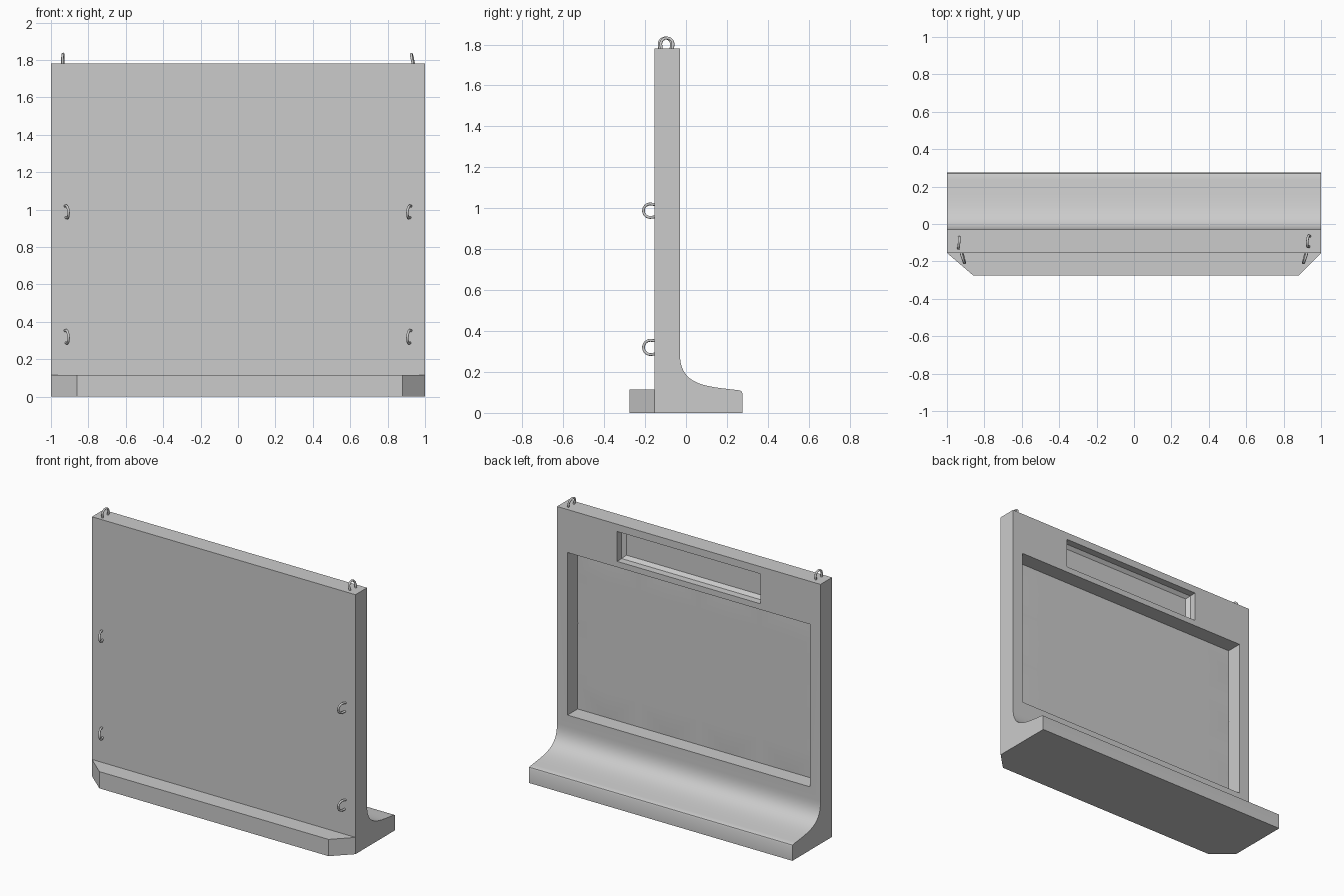
import bpy, bmesh, math
from mathutils import Vector
from mathutils.geometry import interpolate_bezier

if "Cube" in bpy.data.objects:
    bpy.data.objects.remove(bpy.data.objects["Cube"])


def mesh_object(name, bm):
    bmesh.ops.recalc_face_normals(bm, faces=bm.faces)
    me = bpy.data.meshes.new(name)
    bm.to_mesh(me)
    bm.free()
    ob = bpy.data.objects.new(name, me)
    bpy.context.collection.objects.link(ob)
    return ob


def prism(name, points, direction):
    """Extrude a closed outline along a vector."""
    bm = bmesh.new()
    face = bm.faces.new([bm.verts.new(p) for p in points])
    ext = bmesh.ops.extrude_face_region(bm, geom=[face])
    verts = [g for g in ext["geom"] if isinstance(g, bmesh.types.BMVert)]
    bmesh.ops.translate(bm, verts=verts, vec=direction)
    return mesh_object(name, bm)


def boolean(target, tool, operation):
    mod = target.modifiers.new("bool", "BOOLEAN")
    mod.object, mod.operation, mod.solver = tool, operation, "EXACT"
    bpy.context.view_layer.objects.active = target
    bpy.ops.object.modifier_apply(modifier=mod.name)
    bpy.data.objects.remove(tool)


# Wall and heel: side profile with a swept curve at the back
curve = interpolate_bezier(Vector((-0.03, 0.29)), Vector((-0.03, 0.13)),
                           Vector((0.10, 0.13)), Vector((0.262, 0.11)), 20)
profile = [(-0.155, 0), (-0.155, 1.78), (-0.03, 1.78)]
profile += [tuple(p) for p in curve] + [(0.271, 0.106), (0.275, 0.097), (0.275, 0)]
wall = prism("wall_panel", [(-1, y, z) for y, z in profile], (2, 0, 0))

# Toe: shallow front foot with clipped corners
toe = prism("toe", [(-1, -0.155, 0), (-0.86, -0.275, 0), (0.88, -0.275, 0),
                    (1, -0.155, 0), (1, -0.10, 0), (-1, -0.10, 0)], (0, 0, 0.115))
boolean(wall, toe, "UNION")

# Large back recess, its floor gently quilted
bm = bmesh.new()
cols, rows = 8, 6
grid = [[bm.verts.new((-0.92 + 1.84 * i / cols,
                       -0.14 + (0.016 if i % 2 and j % 2 else 0),
                       0.37 + 1.115 * j / rows))
         for j in range(rows + 1)] for i in range(cols + 1)]
for i in range(cols):
    for j in range(rows):
        bm.faces.new((grid[i][j], grid[i + 1][j], grid[i + 1][j + 1], grid[i][j + 1]))
bmesh.ops.triangulate(bm, faces=bm.faces)
ext = bmesh.ops.extrude_face_region(bm, geom=bm.faces[:])
for g in ext["geom"]:
    if isinstance(g, bmesh.types.BMVert):
        g.co.y = 0.05
boolean(wall, mesh_object("recess_cutter", bm), "DIFFERENCE")

# Upper slot with a chamfered floor edge
bm = bmesh.new()
rings = []
for y, inset in ((0.05, 0), (-0.08, 0), (-0.10, 0.022)):
    x, z0, z1 = 0.544 - inset, 1.525 + inset, 1.73 - inset
    rings.append([bm.verts.new(c) for c in
                  ((-x, y, z0), (x, y, z0), (x, y, z1), (-x, y, z1))])
bm.faces.new(rings[0])
bm.faces.new(rings[-1])
for a, b in zip(rings, rings[1:]):
    for k in range(4):
        n = (k + 1) % 4
        bm.faces.new((a[k], a[n], b[n], b[k]))
boolean(wall, mesh_object("slot_cutter", bm), "DIFFERENCE")

bpy.ops.object.select_all(action="DESELECT")
wall.select_set(True)
bpy.context.view_layer.objects.active = wall
bpy.ops.object.shade_smooth_by_angle(angle=math.radians(30))


def lifting_loop(name, base, out, across, reach, half_width):
    """Bent bar: two legs set in the concrete joined by a half circle."""
    base, out, across = Vector(base), Vector(out), Vector(across)
    pts = [base - out * 0.02 + across * half_width * 0.85]
    for k in range(13):
        a = math.pi * k / 12
        pts.append(base + across * half_width * math.cos(a)
                   + out * (reach - half_width + half_width * math.sin(a)))
    pts.append(base - out * 0.02 - across * half_width * 0.85)
    cu = bpy.data.curves.new(name, "CURVE")
    cu.dimensions = "3D"
    cu.bevel_depth, cu.bevel_resolution, cu.use_fill_caps = 0.007, 2, True
    sp = cu.splines.new("POLY")
    sp.points.add(len(pts) - 1)
    for p, co in zip(sp.points, pts):
        p.co = (*co, 1)
    sp.use_smooth = True
    bpy.context.collection.objects.link(bpy.data.objects.new(name, cu))


# Lifting loops: two on the top edge, four on the front face
for s, side in ((-1, "left"), (1, "right")):
    top_lean = -0.2 if s > 0 else 0.03
    lifting_loop("top_loop_" + side, (s * 0.937, -0.093 - 0.008 * (s < 0), 1.78),
                 (top_lean, 0, 1), (0.08, 1, 0), 0.052, 0.03)
    for z, w, level in ((0.988, 0.033, "upper"), (0.32, 0.035, "lower")):
        lifting_loop(f"front_{level}_loop_{side}", (s * 0.922, -0.155, z),
                     (-s * 0.3, -1, 0), (s * 0.08, 0, 1), 0.053, w)
